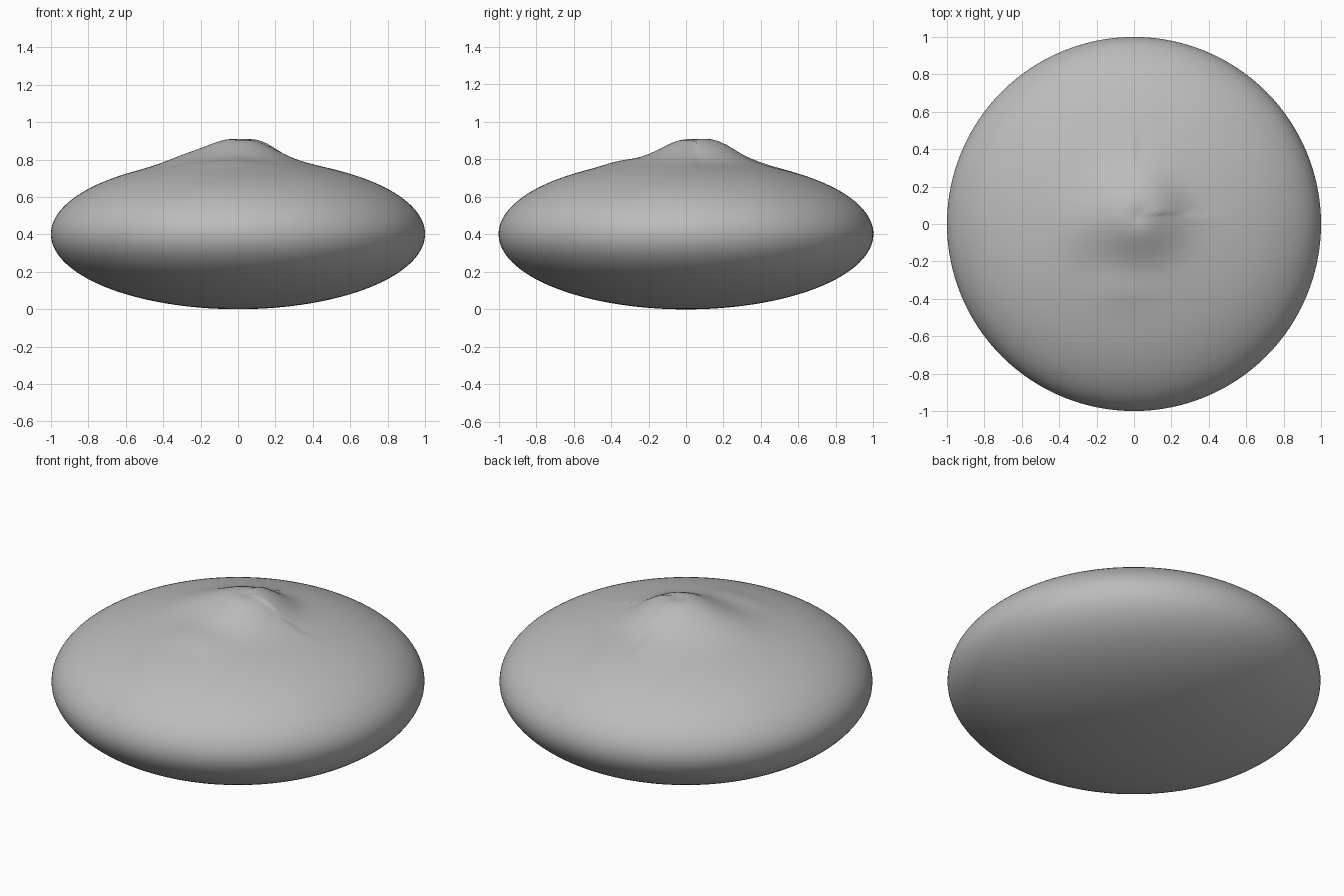
import bpy, bmesh, math

if "Cube" in bpy.data.objects:
    bpy.data.objects.remove(bpy.data.objects["Cube"])

HALF = 0.402  # half height of the flattened body

grey = bpy.data.materials.new("plain_grey")
grey.diffuse_color = (0.5, 0.5, 0.5, 1)
grey.use_nodes = True
grey.node_tree.nodes["Principled BSDF"].inputs["Base Color"].default_value = grey.diffuse_color


def mound(x, y):
    """Extra height of the uneven mound on top."""
    dx, dy = x - 0.01, y - 0.05
    sx = 0.25 if dx < 0 else 0.23
    sy = 0.225 if dy < 0 else 0.25
    power = 1.1 if dx < 0 or dy < 0 else 1.5
    d = (dx / sx) ** 2 + (dy / sy) ** 2
    h = 0.112 * math.exp(-d ** power)
    # low shoulder on the left and front, small dent at the peak
    h += 0.018 * math.exp(-((x + 0.3) / 0.13) ** 2 - ((y + 0.02) / 0.2) ** 2)
    h += 0.012 * math.exp(-((x + 0.05) / 0.2) ** 2 - ((y + 0.36) / 0.1) ** 2)
    h -= 0.012 * math.exp(-((x - 0.02) / 0.05) ** 2 - ((y - 0.04) / 0.05) ** 2)
    return h


# Flattened round body with the mound pushed up out of its top
bm = bmesh.new()
bmesh.ops.create_uvsphere(bm, u_segments=128, v_segments=112, radius=1)
for v in bm.verts:
    x, y, z = v.co
    v.co.z = HALF + HALF * z + (mound(x, y) if z > 0 else 0)
for f in bm.faces:
    f.smooth = True
mesh = bpy.data.meshes.new("domed_body")
bm.to_mesh(mesh)
bm.free()
mesh.materials.append(grey)
body = bpy.data.objects.new("domed_body", mesh)
bpy.context.collection.objects.link(body)
